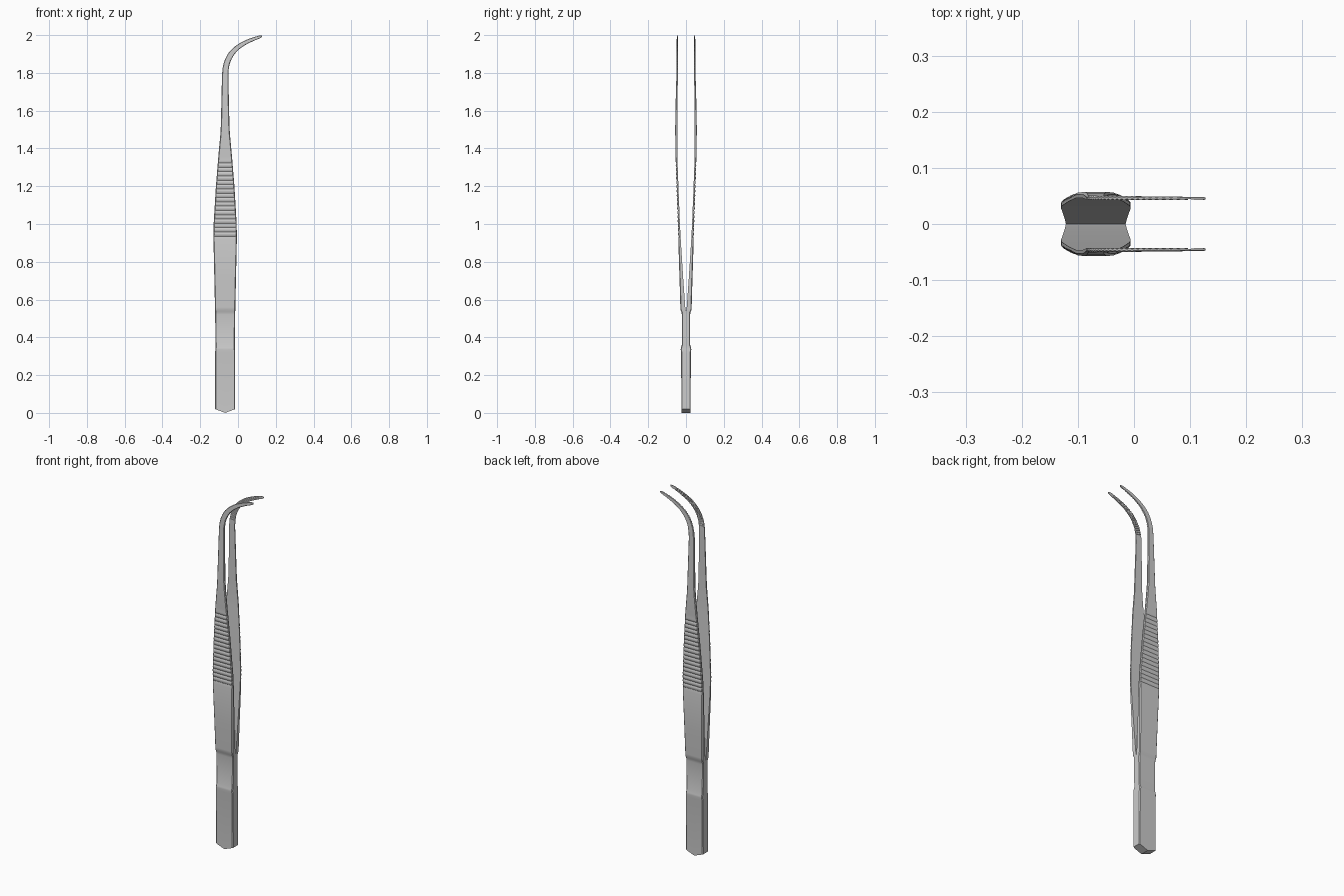
import bpy, bmesh, math
from mathutils import Vector

if "Cube" in bpy.data.objects:
    bpy.data.objects.remove(bpy.data.objects["Cube"])

CX = -0.068        # centre line of the straight handle
BEND = 1.78        # height where the curved tip starts

# profile along the arm: s, half width, outer y, inner y
PROFILE = [
    (0.00, 0.053, 0.024, 0.0), (0.32, 0.053, 0.026, 0.0), (0.335, 0.052, 0.028, 0.0),
    (0.345, 0.051, 0.027, 0.0), (0.36, 0.051, 0.022, 0.0), (0.52, 0.053, 0.022, 0.0),
    (0.535, 0.053, 0.024, 0.0), (0.545, 0.054, 0.029, 0.002), (0.56, 0.054, 0.030, 0.004),
    (0.70, 0.057, 0.034, 0.014), (0.92, 0.062, 0.041, 0.028), (1.00, 0.061, 0.044, 0.032),
    (1.20, 0.049, 0.051, 0.040), (1.36, 0.036, 0.056, 0.046), (1.48, 0.025, 0.057, 0.046),
    (1.52, 0.023, 0.057, 0.046), (1.64, 0.020, 0.055, 0.045), (1.78, 0.017, 0.051, 0.043),
    (1.90, 0.015, 0.050, 0.043), (2.03, 0.010, 0.049, 0.043), (2.068, 0.008, 0.048, 0.043),
    (2.076, 0.006, 0.048, 0.043), (2.08, 0.003, 0.0475, 0.0435),
]
BEZIER = [Vector(p) for p in ((CX, BEND), (CX, 1.90), (-0.01, 1.953), (0.127, 1.994))]


def profile(s):
    for a, b in zip(PROFILE, PROFILE[1:]):
        if s <= b[0]:
            f = (s - a[0]) / (b[0] - a[0])
            return [p + (q - p) * f for p, q in zip(a[1:], b[1:])]
    return list(PROFILE[-1][1:])


def path(s):
    """Centre point and sideways direction in the xz plane."""
    if s <= BEND:
        return Vector((CX, s)), Vector((1, 0))
    t = min(1, (s - BEND) / 0.30)
    a, b, c, d = BEZIER
    p = a*(1-t)**3 + b*3*t*(1-t)**2 + c*3*t*t*(1-t) + d*t**3
    g = ((b-a)*(1-t)**2 + (c-b)*2*t*(1-t) + (d-c)*t*t).normalized()
    return p, Vector((g.y, -g.x))


# stations: s, outer groove depth, inner tooth depth
stations = [(p[0], 0, 0) for p in PROFILE]
stations = [q for q in stations if not 0.93 < q[0] < 1.35 and not 1.80 < q[0] < 2.06]
RIDGES, TEETH = 18, 22
for i in range(RIDGES):
    for f, depth in ((0.0, 0.0035), (0.25, 0.0008), (0.5, 0.0), (0.75, 0.0008)):
        stations.append((0.935 + (i + f) * 0.41 / RIDGES, depth, 0))
for i in range(TEETH):
    for f, depth in ((0.0, 0.0), (0.45, 0.0), (0.55, 0.002), (0.9, 0.002)):
        stations.append((1.81 + (i + f) * 0.25 / TEETH, 0, depth))
stations.sort()


def build_arm(name, side):
    bm = bmesh.new()
    rings = []
    for k, (s, groove, tooth) in enumerate(stations):
        w, yo, yi = profile(s)
        yo, yi = yo - groove, yi + tooth
        centre, across = path(s)
        c = min(0.004, w * 0.4, (yo - yi) * 0.4)
        section = [(-w, yi), (-w, yo - c), (-w + c, yo), (0, yo),
                   (w - c, yo), (w, yo - c), (w, yi), (0, yi)]
        ring = []
        for u, y in section:
            p = centre + across * u
            lift = 0.02 * abs(u) / w if k == 0 else 0   # pointed butt end
            ring.append(bm.verts.new((p.x, side * y, p.y + lift)))
        rings.append(ring)
    for a, b in zip(rings, rings[1:]):
        for i in range(8):
            j = (i + 1) % 8
            bm.faces.new((a[i], a[j], b[j], b[i]))
    # end caps, split along the middle
    for ring in (rings[0], rings[-1]):
        bm.faces.new((ring[0], ring[1], ring[2], ring[3], ring[7]))
        bm.faces.new((ring[3], ring[4], ring[5], ring[6], ring[7]))
    bmesh.ops.recalc_face_normals(bm, faces=bm.faces)
    mesh = bpy.data.meshes.new(name)
    bm.to_mesh(mesh)
    bm.free()
    obj = bpy.data.objects.new(name, mesh)
    bpy.context.collection.objects.link(obj)
    bpy.ops.object.select_all(action='DESELECT')
    obj.select_set(True)
    bpy.context.view_layer.objects.active = obj
    bpy.ops.object.shade_smooth_by_angle(angle=math.radians(25))


# the two mirrored tweezer arms, joined along the solid handle
build_arm("front_arm", -1)
build_arm("back_arm", 1)
